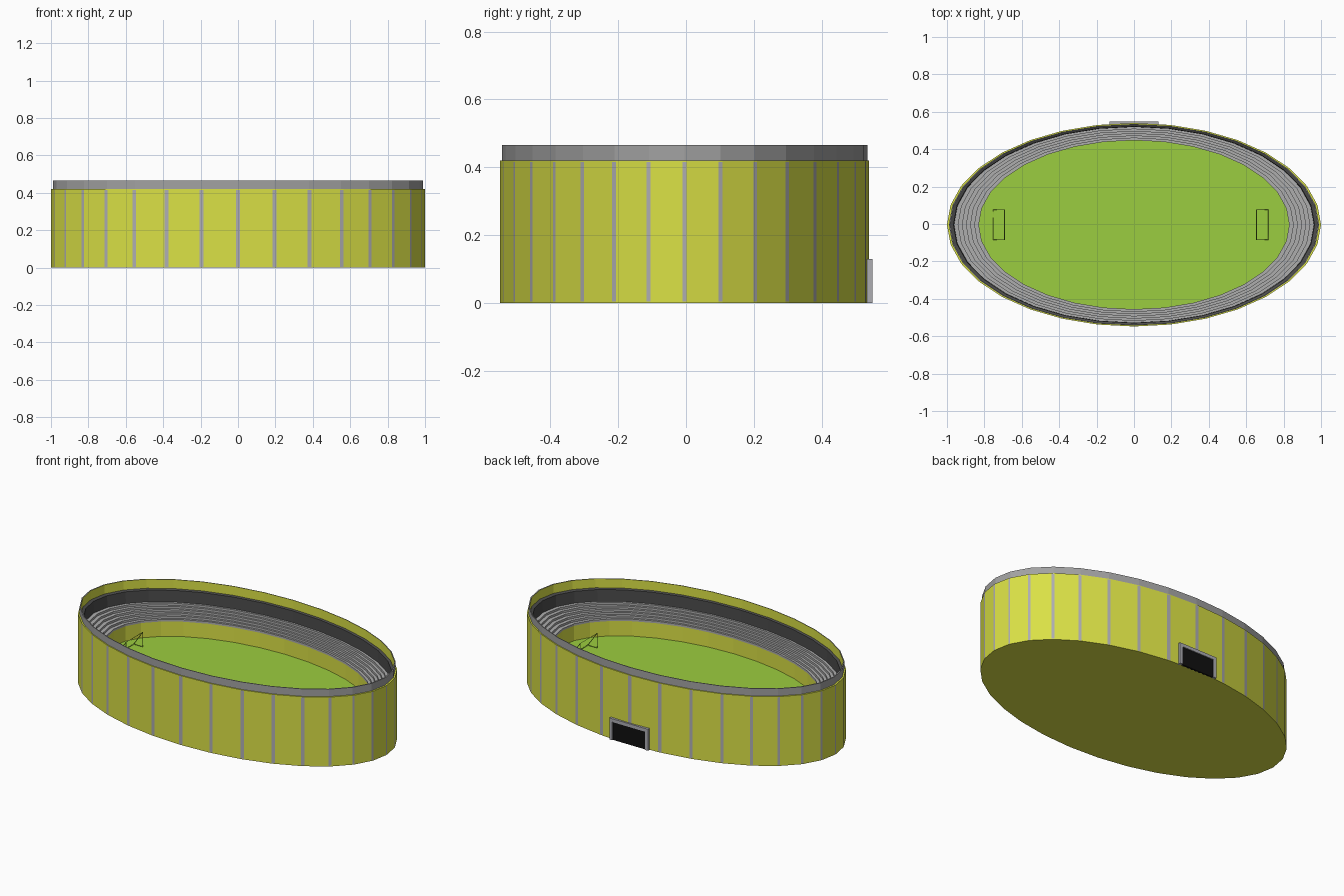
import bpy, bmesh
from math import sin, cos, pi
from mathutils import Vector

if "Cube" in bpy.data.objects:
    bpy.data.objects.remove(bpy.data.objects["Cube"])

N, RY, CY = 32, 0.544, -0.004


def material(name, rgb):
    m = bpy.data.materials.new(name)
    m.diffuse_color = (*rgb, 1)
    m.use_nodes = True
    m.node_tree.nodes["Principled BSDF"].inputs["Base Color"].default_value = m.diffuse_color
    return m


yellow = material("yellow", (0.70, 0.75, 0.06))
green = material("grass", (0.33, 0.61, 0.05))
stripe = material("stripe_grey", (0.42, 0.42, 0.45))
rim_grey = material("rim_grey", (0.36, 0.36, 0.36))
step_grey = material("step_grey", (0.42, 0.42, 0.42))
dark = material("dark_grey", (0.07, 0.07, 0.07))
black = material("black", (0.005, 0.005, 0.005))


def finish(name, bm, mats):
    me = bpy.data.meshes.new(name)
    bm.to_mesh(me)
    bm.free()
    for m in mats:
        me.materials.append(m)
    ob = bpy.data.objects.new(name, me)
    bpy.context.collection.objects.link(ob)
    return ob


# Unit ellipse outline; cut > 0 trims every corner into a narrow facet
def outline(cut=0.0):
    c = [Vector((cos(2*pi*k/N), RY*sin(2*pi*k/N), 0)) for k in range(N)]
    if not cut:
        return c
    pts = []
    for k in range(N):
        pts += [c[k].lerp(c[k-1], cut), c[k].lerp(c[(k+1) % N], cut)]
    return pts


# Sweep a (radius, height) profile around the ellipse
def ring(name, profile, mats, pick=lambda seg, k: 0, cut=0.0, cap=False):
    bm = bmesh.new()
    base = outline(cut)
    n = len(base)
    rows = [[bm.verts.new((p.x*r, p.y*r + CY, z)) for p in base] for r, z in profile]
    for s in range(len(rows) - 1):
        a, b = rows[s], rows[s+1]
        for k in range(n):
            j = (k+1) % n
            bm.faces.new((a[k], a[j], b[j], b[k])).material_index = pick(s, k)
    if cap:
        bm.faces.new(rows[0][::-1])
    return finish(name, bm, mats)


def box(name, x0, x1, y0, y1, z0, z1, mat):
    bm = bmesh.new()
    bmesh.ops.create_cube(bm, size=1)
    for v in bm.verts:
        v.co = ((x0+x1)/2 + v.co.x*(x1-x0), (y0+y1)/2 + v.co.y*(y1-y0),
                (z0+z1)/2 + v.co.z*(z1-z0))
    return finish(name, bm, [mat])


# Outer wall with grey stripes at the corners, closed underneath
ring("outer_wall", [(1, 0), (1, 0.004), (1, 0.416), (1, 0.42), (0.985, 0.42)],
     [yellow, stripe], lambda s, k: 1 if s == 1 and k % 2 == 0 else 0, 0.056, True)

# Upper rim: grey outside, yellow inside
ring("upper_rim", [(0.99, 0.415), (0.99, 0.465), (0.983, 0.465), (0.983, 0.41)],
     [rim_grey, yellow], lambda s, k: 1 if s == 2 else 0)

# Dark band between rim and seating
ring("dark_band", [(0.983, 0.41), (0.965, 0.405), (0.962, 0.33)], [dark])

# Stepped seating
steps, r0, r1, z0, z1 = 6, 0.83, 0.962, 0.26, 0.335
prof = [(r0, z0)]
for i in range(steps):
    r, z = r0 + (r1-r0)*i/steps, z0 + (z1-z0)*(i+1)/steps
    prof += [(r, z), (r + (r1-r0)/steps, z)]
ring("seating_steps", prof, [step_grey])

# Yellow wall around the pitch, and the pitch
ring("pitch_wall", [(0.83, 0.17), (0.83, 0.26)], [yellow])
bm = bmesh.new()
bm.faces.new([bm.verts.new((p.x*0.83, p.y*0.83 + CY, 0.17)) for p in outline()])
finish("pitch", bm, [green])


# Wire goals with wedge-shaped sides
def goal(name, front, back):
    cu = bpy.data.curves.new(name, "CURVE")
    cu.dimensions = "3D"
    cu.bevel_depth, cu.bevel_resolution = 0.002, 0
    f, t, b = {}, {}, {}
    for s in (-1, 1):
        y = CY + s*0.08
        f[s], t[s], b[s] = (front, y, 0.172), (front, y, 0.26), (back, y, 0.172)
    for path in ([f[-1], t[-1], t[1], f[1]], [t[-1], b[-1], b[1], t[1]],
                 [f[-1], b[-1]], [f[1], b[1]]):
        sp = cu.splines.new("POLY")
        sp.points.add(len(path) - 1)
        for p, c in zip(sp.points, path):
            p.co = (*c, 1)
    cu.materials.append(green)
    bpy.context.collection.objects.link(bpy.data.objects.new(name, cu))


goal("left_goal", -0.692, -0.752)
goal("right_goal", 0.655, 0.717)

# Rear gate: frame and dark door
for side, x in (("left", -0.13), ("right", 0.11)):
    box("gate_post_" + side, x, x + 0.02, 0.525, 0.549, 0, 0.13, stripe)
box("gate_lintel", -0.11, 0.11, 0.525, 0.549, 0.11, 0.13, stripe)
box("gate_door", -0.11, 0.11, 0.525, 0.543, 0, 0.11, black)
